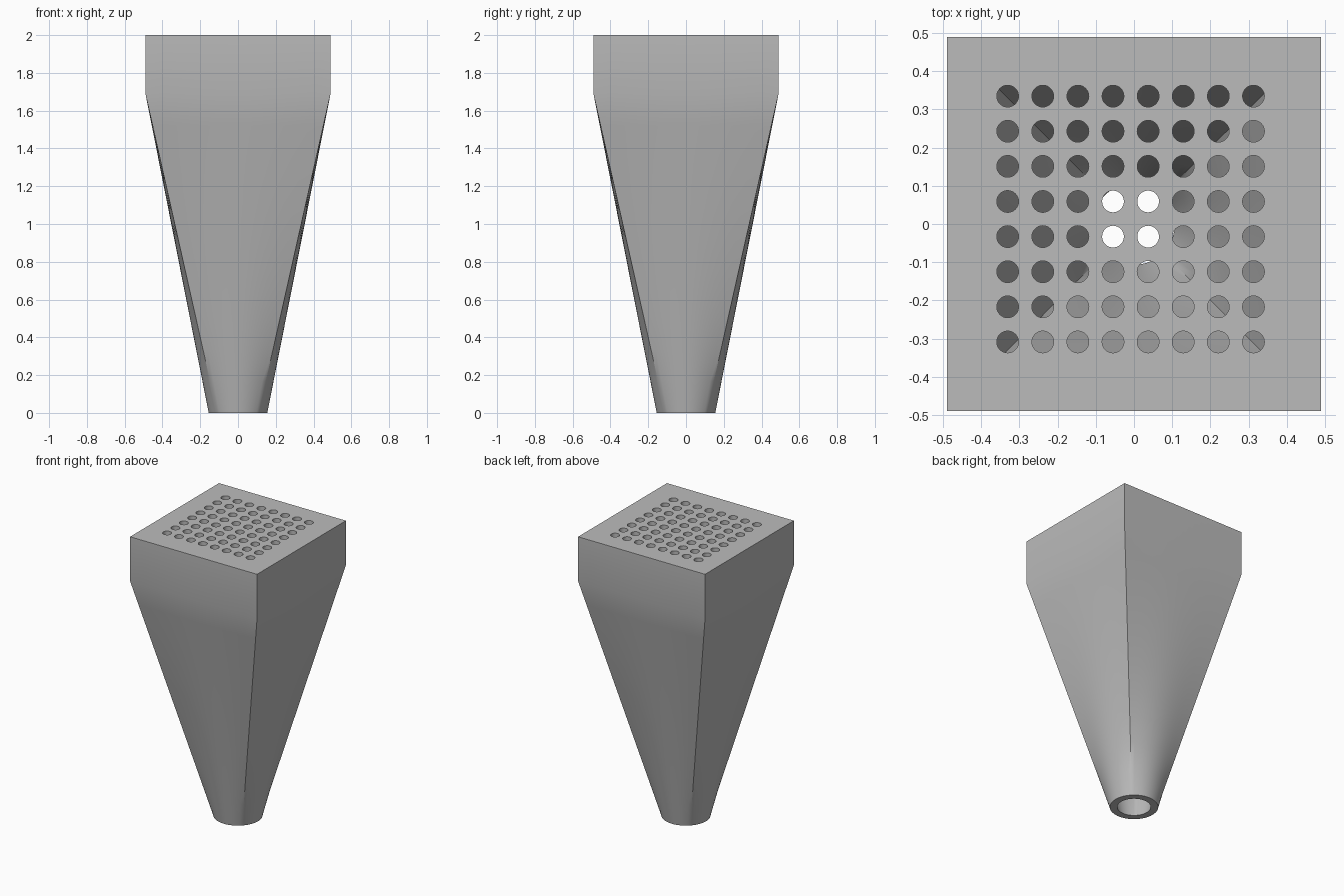
import bpy
import bmesh
from math import cos, sin, pi, radians
from mathutils import Matrix

SEGMENTS = 64
LEVELS = 10
SHOULDER = 1.69

cube = bpy.data.objects.get("Cube")
if cube:
    bpy.data.objects.remove(cube, do_unlink=True)

grey = bpy.data.materials.new("plain grey")
grey.use_nodes = True
colour = (0.5, 0.5, 0.5, 1)
grey.diffuse_color = colour
grey.node_tree.nodes["Principled BSDF"].inputs["Base Color"].default_value = colour


def ring(bm, radius, half, t, z):
    """Section blended from a circle (t = 0) to a square (t = 1)."""
    verts = []
    for i in range(SEGMENTS):
        a = 2 * pi * i / SEGMENTS
        c, s = cos(a), sin(a)
        r = radius * (1 - t) + half * t / max(abs(c), abs(s))
        verts.append(bm.verts.new((r * c, r * s, z)))
    return verts


def skin(bm, radius, half, top):
    """Round-to-square tapering wall with a straight head and a lid."""
    rings = [ring(bm, radius, half, k / LEVELS, SHOULDER * k / LEVELS)
             for k in range(LEVELS + 1)]
    rings.append(ring(bm, radius, half, 1, top))
    for low, high in zip(rings, rings[1:]):
        bridge(bm, low, high)
    bm.faces.new(rings[-1])
    return rings[0]


def bridge(bm, a, b):
    for i in range(SEGMENTS):
        j = (i + 1) % SEGMENTS
        bm.faces.new((a[i], a[j], b[j], b[i]))


def add_object(name, bm):
    bmesh.ops.recalc_face_normals(bm, faces=bm.faces)
    mesh = bpy.data.meshes.new(name)
    bm.to_mesh(mesh)
    bm.free()
    obj = bpy.data.objects.new(name, mesh)
    bpy.context.collection.objects.link(obj)
    mesh.materials.append(grey)
    return obj


# Hollow body: outer skin, inner skin and the rim of the spout
bm = bmesh.new()
outer = skin(bm, 0.155, 0.49, 2.0)
inner = skin(bm, 0.107, 0.44, 1.95)
bridge(bm, inner, outer)
body = add_object("funnel_body", bm)

# Grid of round holes through the lid
bm = bmesh.new()
for i in range(8):
    for j in range(8):
        place = Matrix.Translation((-0.331 + 0.092 * i, -0.309 + 0.092 * j, 2.0))
        bmesh.ops.create_cone(bm, cap_ends=True, segments=32, radius1=0.0285,
                              radius2=0.0285, depth=0.2, matrix=place)
cutter = add_object("hole_cutter", bm)
cutter.hide_render = True

cut = body.modifiers.new("holes", "BOOLEAN")
cut.operation = "DIFFERENCE"
cut.solver = "EXACT"
cut.object = cutter

bpy.ops.object.select_all(action="DESELECT")
body.select_set(True)
bpy.context.view_layer.objects.active = body
bpy.ops.object.modifier_apply(modifier=cut.name)
bpy.data.objects.remove(cutter, do_unlink=True)
bpy.ops.object.shade_smooth_by_angle(angle=radians(30))
